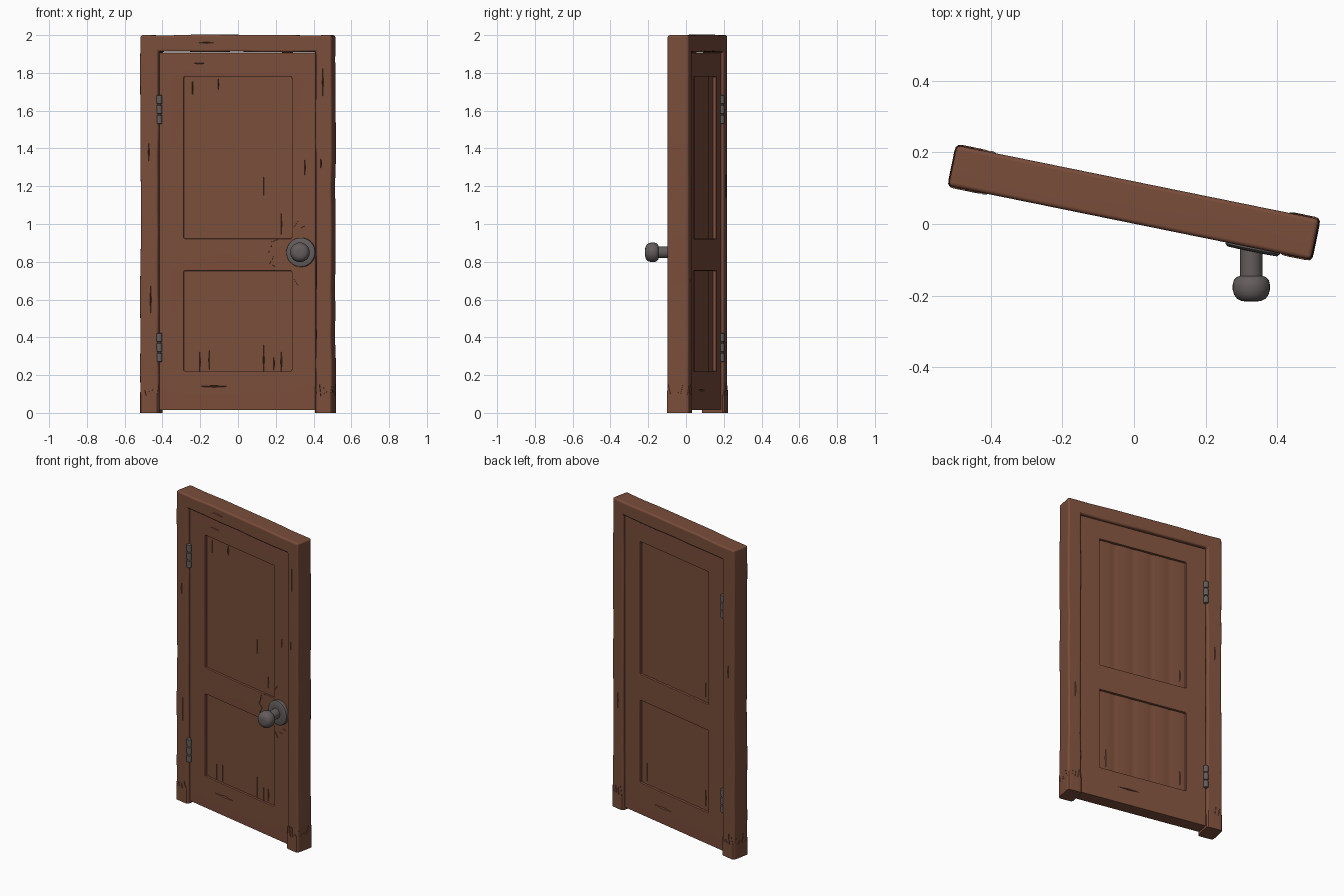
import bpy, bmesh, math, random
from mathutils import Matrix, Vector

if "Cube" in bpy.data.objects:
    bpy.data.objects.remove(bpy.data.objects["Cube"])

random.seed(4)
PLACE = Matrix.Translation((0, 0.06, 0)) @ Matrix.Rotation(math.radians(-11.5), 4, 'Z')
HALF_T = 0.058      # frame half thickness
LEAF = 0.043        # door leaf half thickness
PANEL = 0.029       # panel half thickness


def material(name, rgb):
    m = bpy.data.materials.new(name)
    m.diffuse_color = (*rgb, 1)
    m.use_nodes = True
    m.node_tree.nodes["Principled BSDF"].inputs["Base Color"].default_value = m.diffuse_color
    return m


WOOD = material("brown_wood", (0.192, 0.074, 0.043))
METAL = material("grey_metal", (0.125, 0.110, 0.106))


def add(name, bm, mat, matrix=PLACE):
    bmesh.ops.recalc_face_normals(bm, faces=bm.faces)
    me = bpy.data.meshes.new(name)
    bm.to_mesh(me)
    bm.free()
    ob = bpy.data.objects.new(name, me)
    bpy.context.collection.objects.link(ob)
    me.materials.append(mat)
    ob.matrix_world = matrix
    return ob


def bevel(ob, width, segments=3):
    b = ob.modifiers.new("bevel", 'BEVEL')
    b.width, b.segments, b.limit_method = width, segments, 'ANGLE'
    b.angle_limit = math.radians(50)


def finish(ob, angle=32):
    """Bake the modifiers, then smooth while keeping edges sharp."""
    dg = bpy.context.evaluated_depsgraph_get()
    me = bpy.data.meshes.new_from_object(ob.evaluated_get(dg))
    ob.modifiers.clear()
    ob.data = me
    bpy.ops.object.select_all(action='DESELECT')
    ob.select_set(True)
    bpy.context.view_layer.objects.active = ob
    bpy.ops.object.shade_smooth_by_angle(angle=math.radians(angle))
    wn = ob.modifiers.new("even_shading", 'WEIGHTED_NORMAL')
    wn.keep_sharp = True


def extrude_y(bm, faces, half):
    """Thicken flat faces lying at y = -half to y = +half."""
    r = bmesh.ops.extrude_face_region(bm, geom=faces, use_keep_orig=True)
    vs = [v for v in r['geom'] if isinstance(v, bmesh.types.BMVert)]
    bmesh.ops.translate(bm, verts=vs, vec=(0, 2 * half, 0))


def lathe(name, profile, matrix, mat, n=24):
    """Closed turned shape; profile is (radius, height) along local z."""
    bm = bmesh.new()
    rings = [[bm.verts.new((r * math.cos(i * math.tau / n), r * math.sin(i * math.tau / n), h))
              for i in range(n)] for r, h in profile]
    for a, b in zip(rings, rings[1:]):
        for i in range(n):
            bm.faces.new((a[i], a[(i + 1) % n], b[(i + 1) % n], b[i]))
    bm.faces.new(rings[0])
    bm.faces.new(rings[-1])
    ob = add(name, bm, mat, matrix)
    finish(ob, 40)
    return ob


# Door frame: one U-shaped outline with slightly worn edges
bm = bmesh.new()
corners = [(-.517, 0), (-.517, 2), (.517, 2), (.517, 0), (.43, 0), (.43, 1.912), (-.42, 1.912), (-.42, 0)]
outline = []
for k, (x, z) in enumerate(corners):
    x2, z2 = corners[(k + 1) % 8]
    n = max(1, int(math.hypot(x2 - x, z2 - z) / 0.13))
    for i in range(n):
        j = random.uniform(-.003, .003) if i else 0
        f = i / n
        flat = abs(z2 - z) < .01
        outline.append((x + (x2 - x) * f + (0 if flat else j), -HALF_T,
                        z + (z2 - z) * f + (j if flat else 0)))
extrude_y(bm, [bm.faces.new([bm.verts.new(p) for p in outline])], HALF_T)
frame = add("door_frame", bm, WOOD)
bevel(frame, 0.012)

# Door leaf: grid of stiles and rails with two openings
bm = bmesh.new()
xs, zs = [-.418, -.285, .298, .428], [.014, .22, .752, .922, 1.78, 1.908]
grid = [[bm.verts.new((x, -LEAF, z)) for x in xs] for z in zs]
cells = [bm.faces.new((grid[r][c], grid[r][c + 1], grid[r + 1][c + 1], grid[r + 1][c]))
         for r in range(5) for c in range(3) if not (c == 1 and r in (1, 3))]
extrude_y(bm, cells, LEAF)
leaf = add("door_leaf", bm, WOOD)
bevel(leaf, 0.006, 2)

# Panels: flat front, gently scalloped planks on the back
panels = []
for name, z0, z1 in (("lower_panel", .20, .77), ("upper_panel", .90, 1.80)):
    bm = bmesh.new()
    n, planks = 40, 5
    prof = [(-.305 + .62 * i / n, PANEL - .004 * (1 - abs(math.sin(math.pi * planks * i / n)) ** .5))
            for i in range(n + 1)] + [(.315, -PANEL), (-.305, -PANEL)]
    f = bm.faces.new([bm.verts.new((x, y, z0)) for x, y in prof])
    r = bmesh.ops.extrude_face_region(bm, geom=[f], use_keep_orig=True)
    bmesh.ops.translate(bm, verts=[v for v in r['geom'] if isinstance(v, bmesh.types.BMVert)],
                        vec=(0, 0, z1 - z0))
    panels.append(add(name, bm, WOOD))

# Crack cutters: thin diamonds (x, z, surface y, width, length)
cracks = [(-.20, .27, -PANEL, .006, .14), (-.15, .28, -PANEL, .005, .13), (.145, .28, -PANEL, .007, .16),
          (.24, .27, -PANEL, .008, .12), (.145, 1.2, -PANEL, .005, .10), (.20, .26, -PANEL, .006, .10),
          (-.24, 1.72, -PANEL, .006, .12), (-.10, 1.74, -PANEL, .005, .08), (.24, 1.0, -PANEL, .006, .13),
          (-.12, .14, -LEAF, .17, .010), (-.20, 1.85, -LEAF, .08, .006), (.37, 1.3, -LEAF, .006, .10),
          (-.47, 1.38, -HALF_T, .008, .10), (-.46, .60, -HALF_T, .008, .16), (.47, 1.75, -HALF_T, .007, .16),
          (.46, 1.32, -HALF_T, .006, .08), (-.16, 1.96, -HALF_T, .09, .008),
          (-.25, .30, PANEL, .008, .14), (.25, .30, PANEL, .008, .12), (-.25, 1.0, PANEL, .006, .14),
          (.1, .12, LEAF, .15, .010), (-.47, 1.2, HALF_T, .007, .14), (.47, .7, HALF_T, .007, .15)]
bm = bmesh.new()
for x, z, y, w, h in cracks:
    bmesh.ops.create_uvsphere(bm, u_segments=4, v_segments=2, radius=.5,
                              matrix=Matrix.Translation((x, y, z)) @ Matrix.Diagonal((w, .02, h, 1)))
# Splintered patch around the knob
ring = []
for i in range(36):
    a, k = i * math.tau / 36, random.uniform(.82, 1.0) if i % 2 else random.uniform(.98, 1.12)
    ring.append(bm.verts.new((min(.31 + .125 * k * math.cos(a), .405), -LEAF - .02, .85 + .16 * k * math.sin(a))))
f = bm.faces.new(ring)
extrude_y(bm, [f], .012)
cutter = add("crack_cutter", bm, WOOD)
cutter.hide_render = True
for ob in [frame, leaf] + panels:
    b = ob.modifiers.new("cracks", 'BOOLEAN')
    b.operation, b.object, b.solver = 'DIFFERENCE', cutter, 'EXACT'
bpy.context.view_layer.update()
for ob in [frame, leaf] + panels:
    finish(ob)
bpy.data.objects.remove(cutter)

# Post feet: thin sleeves with a jagged upper edge
for name, cx, hw in (("left_foot", -.4685, .0525), ("right_foot", .4735, .0475)):
    bm = bmesh.new()
    n, loops = 44, [[], [], []]
    for i in range(n):
        a = i * math.tau / n
        c, s = math.cos(a), math.sin(a)
        k = (abs(c) ** 9 + abs(s) ** 9) ** (-1 / 9)
        z = random.uniform(.085, .11) if i % 3 else random.uniform(.11, .155)
        for loop, zz, g in zip(loops, (0, z, z), (1, 1, .88)):
            loop.append(bm.verts.new((cx + hw * k * c * g, (HALF_T + .004) * k * s * g, zz)))
    for a, b in zip(loops, loops[1:]):
        for i in range(n):
            bm.faces.new((a[i], a[(i + 1) % n], b[(i + 1) % n], b[i]))
    bm.faces.new(loops[0])
    finish(add(name, bm, WOOD))

# Hinges: three knuckles on each face of the door
for level, z in (("lower", .27), ("upper", 1.53)):
    for side, y in (("front", -.046), ("back", .046)):
        prof = []
        for i in range(3):
            b = i * .052
            prof += [(.010, b), (.016, b + .003), (.016, b + .045), (.010, b + .048)]
        lathe(f"{level}_{side}_hinge", prof, PLACE @ Matrix.Translation((-.416, y, z)), METAL, 14)

# Knob: backplate follows the door, stem and grip point straight forward
FORWARD = Matrix.Rotation(math.radians(90), 4, 'X')
lathe("knob_backplate", [(.077, 0), (.077, .030), (.070, .036), (.040, .037)],
      PLACE @ Matrix.Translation((.351, -.032, .85)) @ FORWARD, METAL, 32)
lathe("door_knob", [(.031, 0), (.031, .095), (.040, .098), (.049, .107), (.052, .120), (.052, .134),
                    (.048, .148), (.040, .159), (.028, .165), (.012, .167)],
      Matrix.Translation((.328, -.05, .85)) @ FORWARD, METAL, 28)
